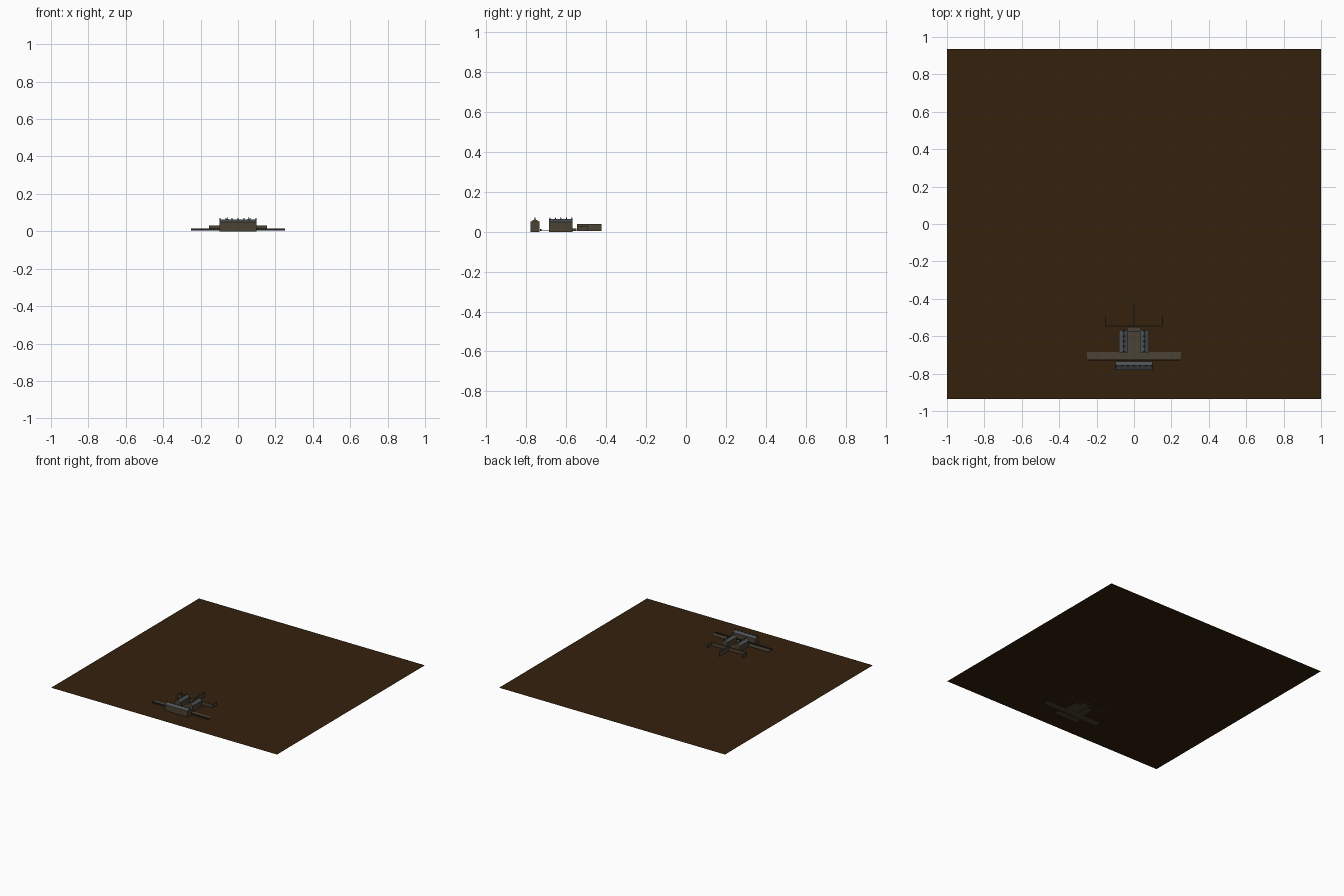
import bpy

old = bpy.data.objects.get("Cube")
if old:
    bpy.data.objects.remove(old)


def material(name, rgb):
    m = bpy.data.materials.new(name)
    m.use_nodes = True
    color = (*rgb, 1)
    m.diffuse_color = color
    bsdf = next(n for n in m.node_tree.nodes if n.type == "BSDF_PRINCIPLED")
    bsdf.inputs["Base Color"].default_value = color
    return m


EARTH = material("dark_earth", (0.034, 0.015, 0.004))
STONE = material("brown_stone", (0.07, 0.054, 0.034))
SLATE = material("grey_slate", (0.075, 0.083, 0.092))
DARK = material("dark_timber", (0.022, 0.018, 0.013))


def mesh_object(name, verts, faces, mats):
    me = bpy.data.meshes.new(name)
    me.from_pydata(verts, [], faces)
    for m in mats:
        me.materials.append(m)
    ob = bpy.data.objects.new(name, me)
    bpy.context.collection.objects.link(ob)
    return ob


def box(name, x, y, z, mat):
    """Box from (low, high) ranges on each axis."""
    verts = [(a, b, c) for c in z for b in y for a in x]
    faces = [(0, 2, 3, 1), (4, 5, 7, 6), (0, 1, 5, 4),
             (2, 6, 7, 3), (0, 4, 6, 2), (1, 3, 7, 5)]
    return mesh_object(name, verts, faces, [mat])


def hall(name, center, length, width, along_x, spikes):
    """Gabled hall with slate slopes and a row of spikes on the ridge."""
    eave, ridge = 0.05, 0.064
    w, l = width / 2, length / 2

    def place(u, v, z):
        # u runs along the ridge, v across it
        dx, dy = (u, v) if along_x else (-v, u)
        return (center[0] + dx, center[1] + dy, z)

    profile = [(-w, 0), (w, 0), (w, eave), (0, ridge), (-w, eave)]
    n = len(profile)
    verts = [place(u, v, z) for u in (-l, l) for v, z in profile]
    faces = [tuple(range(n))[::-1], tuple(range(n, 2 * n))]
    faces += [(i, (i + 1) % n, (i + 1) % n + n, i + n) for i in range(n)]
    body = mesh_object(name, verts, faces, [STONE, SLATE])
    for p in body.data.polygons:
        if p.normal.z > 0.3:
            p.material_index = 1

    # Ridge spikes as small pyramids
    s = 0.004
    sv, sf = [], []
    for i in range(spikes):
        u = (-l + s) + (length - 2 * s) * i / (spikes - 1)
        b = len(sv)
        sv += [place(u + a, c, ridge - 0.003)
               for a, c in ((-s, -s), (s, -s), (s, s), (-s, s))]
        sv.append(place(u, 0, ridge + 0.012))
        sf += [(b + k, b + (k + 1) % 4, b + 4) for k in range(4)]
        sf.append((b + 3, b + 2, b + 1, b))
    mesh_object(name + "_ridge_spikes", sv, sf, [DARK])


# Ground sheet
mesh_object("ground", [(-1, -0.935, 0.003), (1, -0.935, 0.003),
                       (1, 0.935, 0.003), (-1, 0.935, 0.003)],
            [(0, 1, 2, 3)], [EARTH])

# Paved street and central walk
box("street", (-0.25, 0.25), (-0.73, -0.685), (0.003, 0.006), STONE)
box("central_walk", (-0.037, 0.037), (-0.69, -0.55), (0.003, 0.006), STONE)
box("walk_end_step", (-0.037, 0.037), (-0.575, -0.55), (0.003, 0.017), STONE)

# Halls
hall("front_hall", (0, -0.757), 0.2, 0.046, True, 7)
for side, x in (("right", -0.055), ("left", 0.055)):
    hall(side + "_hall", (x, -0.627), 0.118, 0.048, False, 5)

# Low street wall
box("street_wall", (-0.25, 0.25), (-0.731, -0.725), (0.003, 0.015), DARK)

# Rear enclosure walls
t = 0.0025
box("rear_wall", (-0.155, 0.155), (-0.547, -0.547 + 2 * t), (0.003, 0.03), STONE)
for side, s in (("right", -1), ("left", 1)):
    x = s * 0.1525
    box(side + "_return_wall", (x - t, x + t), (-0.547, -0.493), (0.003, 0.03), STONE)
box("middle_wall", (-t, t), (-0.547, -0.423), (0.003, 0.04), STONE)
